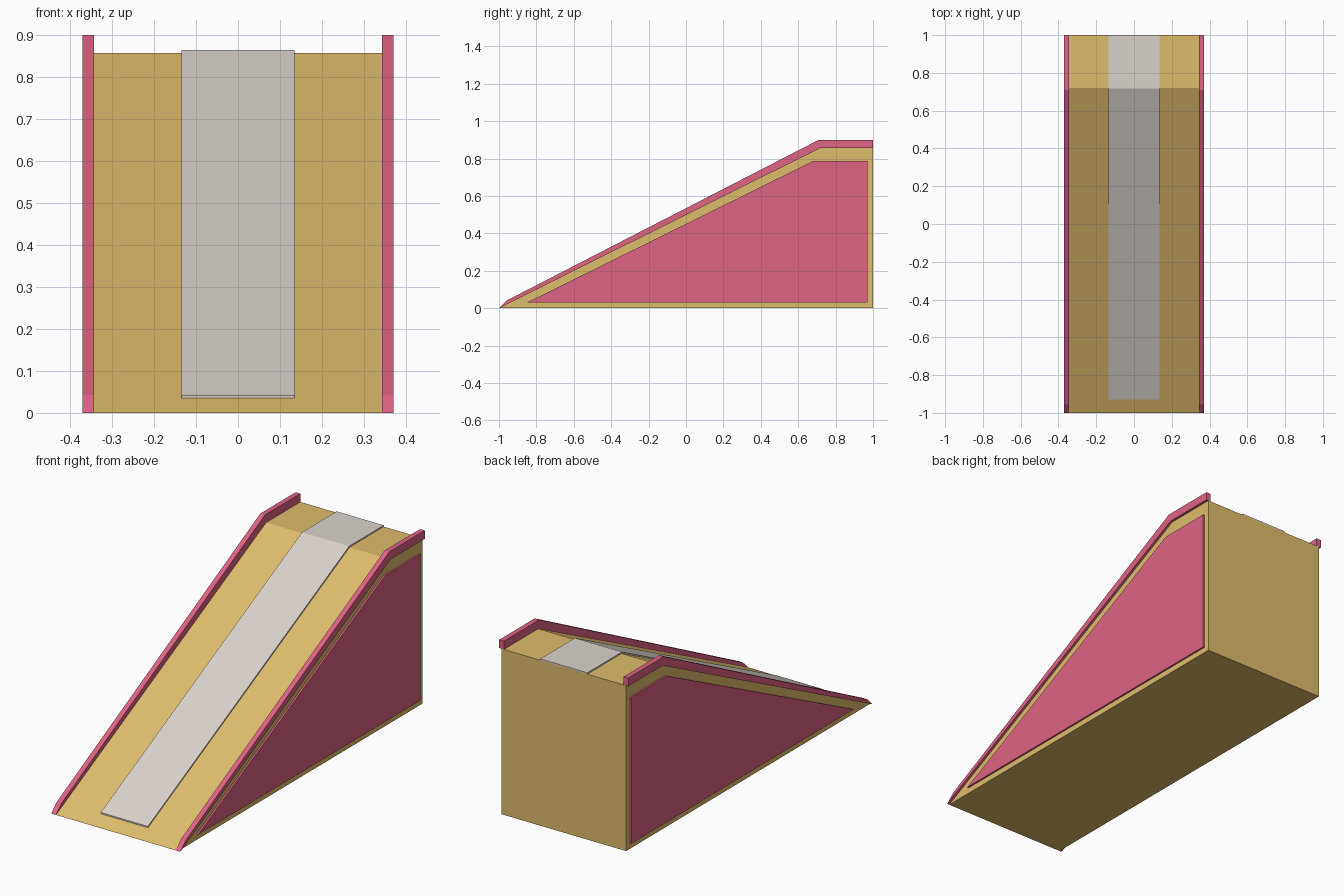
import bpy
import bmesh

cube = bpy.data.objects.get("Cube")
if cube:
    bpy.data.objects.remove(cube, do_unlink=True)


def material(name, rgb):
    mat = bpy.data.materials.new(name)
    mat.use_nodes = True
    mat.diffuse_color = (*rgb, 1)
    mat.node_tree.nodes["Principled BSDF"].inputs["Base Color"].default_value = (*rgb, 1)
    return mat


def extrude_profile(name, profile, x0, x1, mat):
    """Extrude a side profile of (y, z) points from x0 to x1."""
    bm = bmesh.new()
    face = bm.faces.new([bm.verts.new((x0, y, z)) for y, z in profile])
    grown = bmesh.ops.extrude_face_region(bm, geom=[face])["geom"]
    verts = [v for v in grown if isinstance(v, bmesh.types.BMVert)]
    bmesh.ops.translate(bm, verts=verts, vec=(x1 - x0, 0, 0))
    bmesh.ops.recalc_face_normals(bm, faces=bm.faces)
    mesh = bpy.data.meshes.new(name)
    bm.to_mesh(mesh)
    bm.free()
    mesh.materials.append(mat)
    obj = bpy.data.objects.new(name, mesh)
    bpy.context.collection.objects.link(obj)
    return obj


gold = material("gold", (0.73, 0.51, 0.15))
pink = material("pink", (0.73, 0.125, 0.23))
grey = material("pale grey", (0.70, 0.65, 0.60))

HALF = 0.357      # half width of the ramp body
DECK = 0.857      # height of the flat deck
CREST = 0.72      # where the slope meets the deck
SLOPE = DECK / (CREST + 1)

# Wedge body
ramp_top = [(-1, 0), (CREST, DECK), (1, DECK)]
extrude_profile("ramp_body", ramp_top + [(1, 0)], -HALF, HALF, gold)

# Runner strip lying on the slope and deck
start, lift = -0.93, 0.007
foot = (start + 1) * SLOPE
runner = [(start, foot), (CREST, DECK), (1, DECK),
          (1, DECK + lift), (CREST - 0.003, DECK + lift), (start, foot + lift)]
extrude_profile("runner_strip", runner, -0.135, 0.135, grey)

# Edge rails and raised side panels, one pair per side
rail = ramp_top + [(1, 0.9), (0.71, 0.9), (-0.955, 0.043)]
panel = [(-0.85, 0.03), (0.68, 0.787), (0.97, 0.787), (0.97, 0.03)]
for side, s in (("left", 1), ("right", -1)):
    extrude_profile(side + "_rail", rail, s * 0.343, s * 0.37, pink)
    extrude_profile(side + "_panel", panel, s * (HALF - 0.01), s * (HALF + 0.009), pink)
